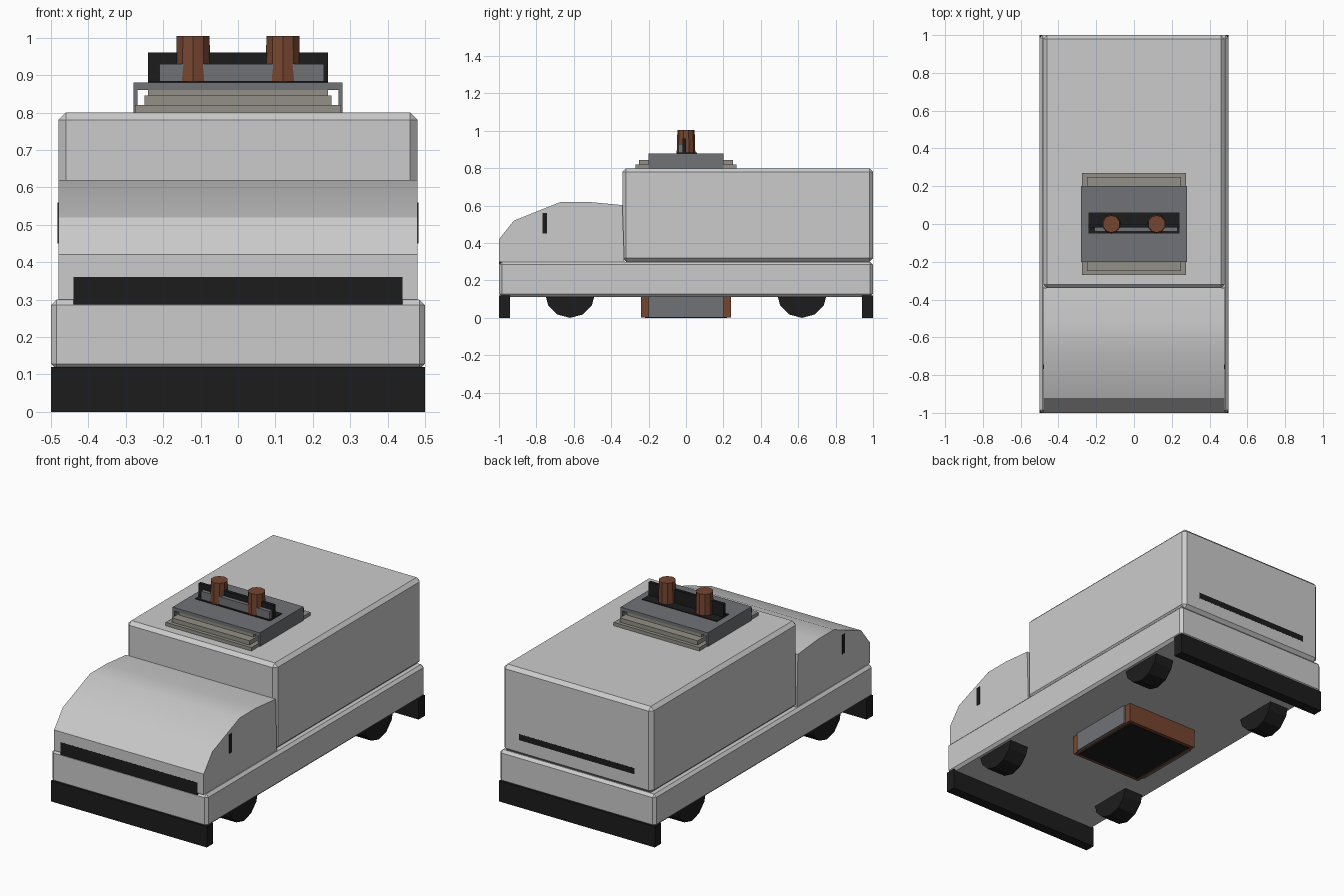
import bpy, bmesh, math

if "Cube" in bpy.data.objects:
    bpy.data.objects.remove(bpy.data.objects["Cube"])


def material(name, rgb):
    m = bpy.data.materials.new(name)
    m.diffuse_color = (*rgb, 1)
    m.use_nodes = True
    m.node_tree.nodes["Principled BSDF"].inputs["Base Color"].default_value = m.diffuse_color
    return m


DARK = material("dark", (0.012, 0.012, 0.012))
BROWN = material("brown", (0.18, 0.06, 0.03))
STEEL = material("steel", (0.16, 0.17, 0.18))
STONE = material("stone", (0.29, 0.28, 0.24))


def finish(name, bm, mat):
    bmesh.ops.recalc_face_normals(bm, faces=bm.faces)
    me = bpy.data.meshes.new(name)
    bm.to_mesh(me)
    bm.free()
    ob = bpy.data.objects.new(name, me)
    bpy.context.collection.objects.link(ob)
    if mat:
        me.materials.append(mat)
    return ob


def box(name, x, y, z, mat=None, bevel=0):
    bm = bmesh.new()
    bmesh.ops.create_cube(bm, size=1)
    for v in bm.verts:
        for i, (a, b) in enumerate((x, y, z)):
            v.co[i] = a if v.co[i] < 0 else b
    if bevel:
        bmesh.ops.bevel(bm, geom=bm.edges[:], offset=bevel, segments=1, affect='EDGES')
    return finish(name, bm, mat)


def extrude(name, pts, vec, mat=None):
    bm = bmesh.new()
    f = bm.faces.new([bm.verts.new(p) for p in pts])
    r = bmesh.ops.extrude_face_region(bm, geom=[f])
    bmesh.ops.translate(bm, vec=vec, verts=[v for v in r['geom'] if isinstance(v, bmesh.types.BMVert)])
    return finish(name, bm, mat)


def cylinder(name, loc, r_low, r_top, depth, sides, mat, rot=(0, 0, 0)):
    bpy.ops.mesh.primitive_cone_add(vertices=sides, radius1=r_low, radius2=r_top,
                                    depth=depth, location=loc, rotation=rot)
    ob = bpy.context.object
    ob.name = name
    ob.data.materials.append(mat)
    return ob


def saddle(name, w, t, y, z0, z1, top):
    # Inverted channel section running along y
    pts = [(-w, z0), (-w, z1), (w, z1), (w, z0), (w - t, z0), (w - t, z1 - top), (t - w, z1 - top), (t - w, z0)]
    extrude(name, [(a, -y, b) for a, b in pts], (0, 2 * y, 0), STEEL)


# Main body
box("chassis", (-.5, .5), (-1, 1), (.113, .30), bevel=.015)
box("cargo_body", (-.48, .48), (-.34, 1), (.30, .80), bevel=.02)
profile = [(-1, .30), (-1, .42), (-.92, .52), (-.67, .62), (-.52, .62), (-.34, .603), (-.33, .30)]
cab = extrude("cab", [(-.48, y, z) for y, z in profile], (.96, 0, 0))
bpy.context.view_layer.objects.active = cab
cab.select_set(True)
bpy.ops.object.shade_smooth_by_angle(angle=math.radians(25))

# Dark trim strips at front and back
box("front_grille", (-.44, .44), (-1.0005, -.985), (.287, .36), DARK)
box("rear_vent", (-.37, .37), (.985, 1.0005), (.39, .425), DARK)

# Bumpers, wheels and side slots
for label, s in (("front", -1), ("rear", 1)):
    box(label + "_bumper", (-.5, .5), sorted((s * .942, s)), (0, .12), DARK)
    for side, k in (("left", -1), ("right", 1)):
        cylinder(f"{label}_{side}_wheel", (k * .41, s * .62, .135), .135, .135, .12, 12, DARK,
                 (0, math.pi / 2, 0))
for side, k in (("left", -1), ("right", 1)):
    box(side + "_slot", sorted((k * .47, k * .4825)), (-.767, -.743), (.45, .56), DARK)

# Underfloor transformer
box("underfloor_core", (-.23, .23), (-.24, .24), (.003, .12), BROWN)
for side, k in (("left", -1), ("right", 1)):
    box(side + "_core_plate", sorted((k * .225, k * .24)), (-.2, .2), (.003, .12), STEEL)
box("underfloor_cover", (-.21, .21), (-.22, .22), (0, .01), DARK)

# Roof plinth steps under a steel saddle
box("plinth_lower", (-.275, .275), (-.27, .27), (.79, .82), STONE)
box("plinth_middle", (-.25, .25), (-.25, .25), (.82, .845), STONE)
box("plinth_upper", (-.24, .24), (-.2, .2), (.845, .86), STONE)
saddle("roof_saddle", .28, .012, .2, .80, .88, .02)

# Terminal board with two posts
box("terminal_base", (-.24, .24), (-.05, .06), (.878, .884), DARK)
box("terminal_board", (-.24, .24), (-.018, 0), (.88, .96), DARK)
box("terminal_rail", (-.21, .23), (-.04, -.018), (.88, .93), STEEL)
for side, k in (("left", -1), ("right", 1)):
    cylinder(side + "_terminal_post", (k * .12, 0, .942), .05, .046, .126, 10, BROWN)
